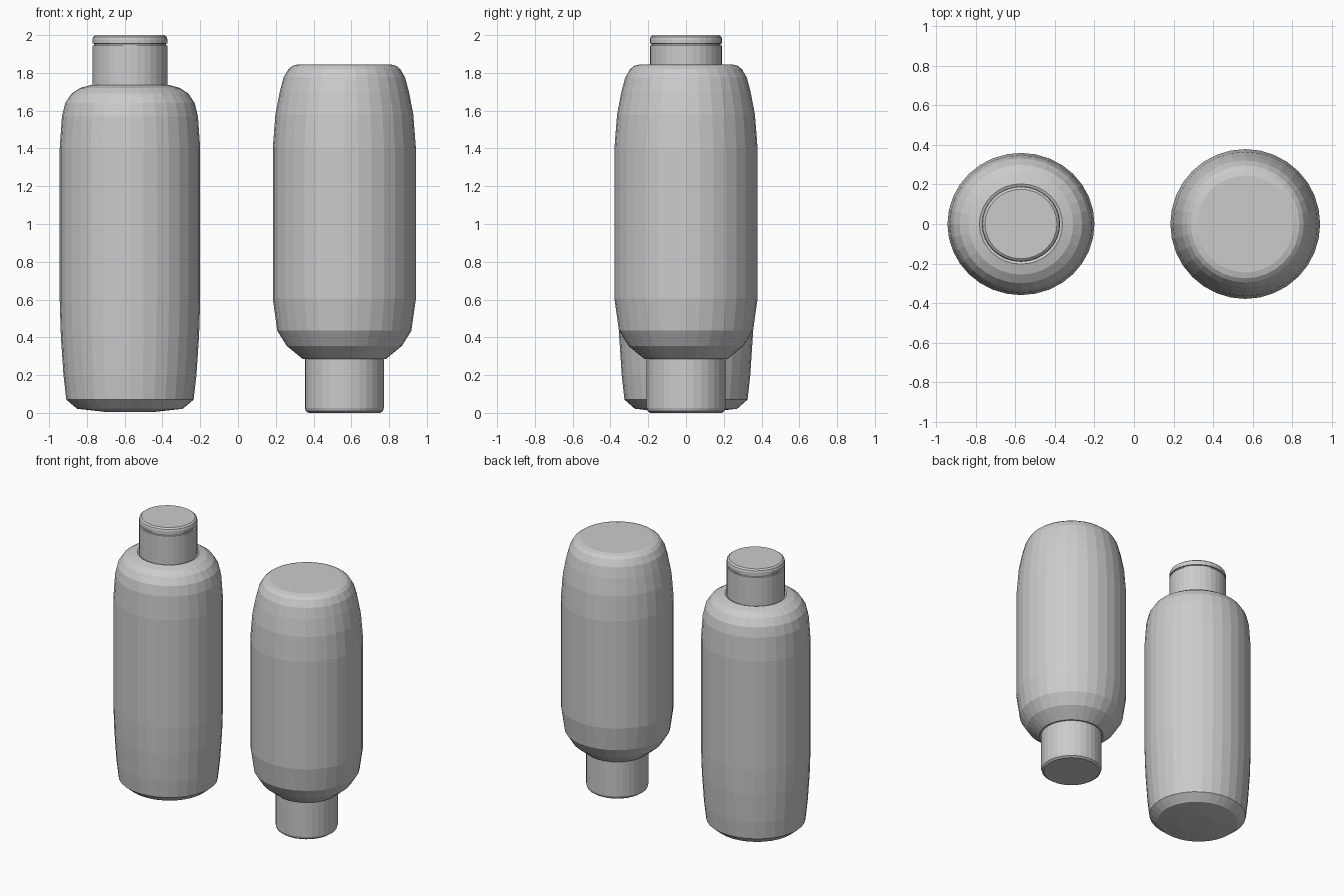
import bpy, bmesh
from math import cos, sin, pi

SIDES = 32


def lathe(name, profile, x, y_scale=1.0):
    """Turn (radius, z) points, listed bottom to top, into a closed solid."""
    bm = bmesh.new()
    rings = []
    for r, z in profile:
        rings.append([bm.verts.new((r * cos(2 * pi * i / SIDES),
                                    r * y_scale * sin(2 * pi * i / SIDES), z))
                      for i in range(SIDES)])
    for low, high in zip(rings, rings[1:]):
        for i in range(SIDES):
            j = (i + 1) % SIDES
            bm.faces.new((low[i], low[j], high[j], high[i]))
    bm.faces.new(rings[0][::-1])
    bm.faces.new(rings[-1])
    mesh = bpy.data.meshes.new(name)
    bm.to_mesh(mesh)
    bm.free()
    obj = bpy.data.objects.new(name, mesh)
    obj.location.x = x
    bpy.context.collection.objects.link(obj)
    return obj


# Upright bottle: body with rounded shoulder, neck and a thin groove under the lid
lathe("upright_bottle", [
    (0.13, 0.005), (0.28, 0.022), (0.337, 0.07), (0.352, 0.2), (0.366, 0.41),
    (0.372, 0.6), (0.372, 1.4), (0.36, 1.57), (0.343, 1.64), (0.31, 1.69),
    (0.265, 1.72), (0.21, 1.735), (0.198, 1.73), (0.198, 1.944),
    (0.19, 1.946), (0.19, 1.954), (0.198, 1.956), (0.198, 1.978),
    (0.194, 1.991), (0.182, 2.0)], -0.572, 0.967)

# Inverted bottle: body standing on its cap
lathe("inverted_bottle", [
    (0.2, 0.285), (0.22, 0.285), (0.305, 0.355), (0.355, 0.435),
    (0.379, 0.605), (0.379, 1.4), (0.365, 1.58), (0.342, 1.7), (0.322, 1.775),
    (0.296, 1.82), (0.275, 1.837), (0.245, 1.845)], 0.563)

# Cap under the inverted bottle
lathe("bottom_cap", [
    (0.19, 0.0), (0.204, 0.01), (0.209, 0.026), (0.209, 0.29)], 0.563)
